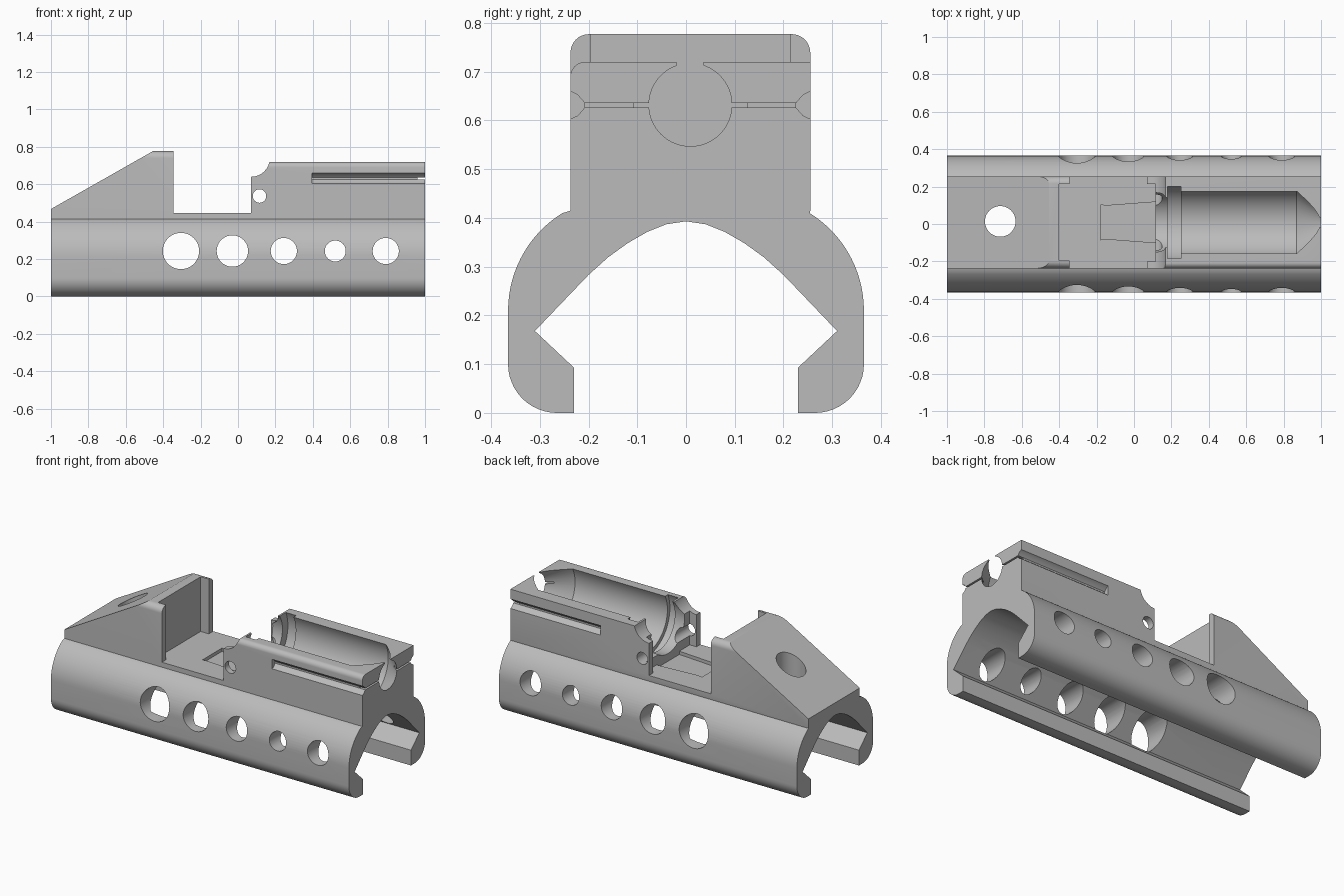
import bpy, bmesh
from math import sin, cos, pi, radians

cube = bpy.data.objects.get("Cube")
if cube:
    bpy.data.objects.remove(cube)

grey = bpy.data.materials.new("plain grey")
grey.use_nodes = True
grey.diffuse_color = (0.5, 0.5, 0.5, 1)
grey.node_tree.nodes["Principled BSDF"].inputs["Base Color"].default_value = (0.5, 0.5, 0.5, 1)


def arc(cx, cy, r, a, b, n=12):
    return [(cx + r * cos(radians(a + (b - a) * i / n)),
             cy + r * sin(radians(a + (b - a) * i / n))) for i in range(n + 1)]


def finish(name, bm):
    bmesh.ops.recalc_face_normals(bm, faces=bm.faces)
    mesh = bpy.data.meshes.new(name)
    bm.to_mesh(mesh)
    bm.free()
    mesh.materials.append(grey)
    obj = bpy.data.objects.new(name, mesh)
    bpy.context.collection.objects.link(obj)
    return obj


def prism(name, pts, axis, lo, hi):
    """Extrude a 2D outline along one axis."""
    place = {"x": lambda p, d: (d, p[0], p[1]),
             "y": lambda p, d: (p[0], d, p[1]),
             "z": lambda p, d: (p[0], p[1], d)}[axis]
    bm = bmesh.new()
    a = [bm.verts.new(place(p, lo)) for p in pts]
    b = [bm.verts.new(place(p, hi)) for p in pts]
    bm.faces.new(a)
    bm.faces.new(b)
    for i in range(len(pts)):
        j = (i + 1) % len(pts)
        bm.faces.new((a[i], a[j], b[j], b[i]))
    return finish(name, bm)


def box(name, x0, x1, y0, y1, z0, z1):
    return prism(name, [(x0, y0), (x1, y0), (x1, y1), (x0, y1)], "z", z0, z1)


def lathe_x(name, profile, cy, cz, n=64):
    """Revolve (x, radius) points about a line along x."""
    bm = bmesh.new()
    rings = [[bm.verts.new((x, cy + r * cos(2 * pi * i / n), cz + r * sin(2 * pi * i / n)))
              for i in range(n)] for x, r in profile]
    bm.faces.new(rings[0])
    bm.faces.new(rings[-1])
    for p, q in zip(rings, rings[1:]):
        for i in range(n):
            j = (i + 1) % n
            bm.faces.new((p[i], p[j], q[j], q[i]))
    return finish(name, bm)


# Cross-section: clamp legs, rounded shoulders and upper block
Y0, Y1, TOP, MID = -0.237, 0.255, 0.777, 0.009
right_leg = [(-0.23, 0)] + arc(-0.265, 0.1, 0.1, 270, 180) + arc(-0.13, 0.21, 0.235, 180, 118, 16)
left_leg = [(-y, z) for y, z in reversed(right_leg)]
left_leg[0] = (Y1, 0.415)
right_leg[-1] = (Y0, 0.415)
r = 0.038
top = arc(Y0 + r, TOP - r, r, 180, 90, 8) + arc(Y1 - r, TOP - r, r, 90, 0, 8)
half = [(0.23, 0.093), (0.31, 0.168), (0.2, 0.283)]
crown = [(0.16, 0.319), (0.12, 0.348), (0.08, 0.371), (0.04, 0.387)]
inner = half + crown + [(0, 0.393)] + [(-y, z) for y, z in reversed(half + crown)]
body = prism("clamp_body", right_leg + top + left_leg + inner, "x", -1, 1)

cutters = []
add = cutters.append

# Sloped tail, open middle and lower front block
add(prism("slope_cut", [(-1.1, 0.411), (-0.455, 0.777), (-0.455, 0.9), (-1.1, 0.9)], "y", -0.5, 0.5))
add(prism("upper_cut", [(-0.345, 0.445), (0.07, 0.445)] + arc(0.07, 0.74, 0.1, -90, -12)
          + [(0.175, 0.72), (1.1, 0.72), (1.1, 0.9), (-0.345, 0.9)], "y", -0.5, 0.5))
add(prism("edge_round_cut", [(-0.3, 0.69)] + arc(-0.207, 0.69, 0.03, 180, 90, 8)
          + [(-0.207, 0.75), (-0.3, 0.75)], "x", 0, 1.1))

# Tail pocket, breech slot and sloping floor recess
add(box("pocket_cut", -0.4, -0.3, -0.195, 0.213, 0.445, 0.9))
add(box("breech_cut", 0.0, 0.115, -0.2, 0.215, 0.445, 0.9))
add(prism("floor_recess_cut", [(-0.18, -0.085), (-0.15, -0.1 + 0.02), (0.115, -0.1), (0.115, 0.118),
                               (-0.15, 0.098), (-0.18, 0.103)], "z", 0.425, 0.5))

# Stepped bore that narrows to the open nose
add(lathe_x("bore_cut", [(0.1, 0.16), (0.18, 0.16), (0.18, 0.212), (0.25, 0.212), (0.25, 0.188),
                         (0.87, 0.188), (1.0, 0.085), (1.1, 0.085)], MID, 0.632))
add(box("nose_gap_cut", 0.95, 1.1, -0.02, 0.036, 0.69, 0.8))
add(box("nose_slit_cut", 0.96, 1.1, -0.225, 0.243, 0.626, 0.636))

# Side grooves, mirrored about the block centre
groove = [(0.3, 0.66), (0.246, 0.66), (0.231, 0.652), (0.217, 0.636),
          (0.217, 0.626), (0.231, 0.61), (0.246, 0.603), (0.3, 0.603)]
for side in (-1, 1):
    add(prism("groove_cut", [(MID + side * y, z) for y, z in groove], "x", 0.395, 1.1))

# Round holes through the sides, the breech and the tail
for x, z, rad in ((-0.305, 0.243, 0.097), (-0.03, 0.243, 0.084), (0.245, 0.243, 0.07),
                  (0.52, 0.243, 0.056), (0.79, 0.243, 0.07), (0.115, 0.537, 0.036)):
    add(prism("side_hole_cut", arc(x, z, rad, 0, 352.5, 47), "y", -0.5, 0.5))
add(prism("tail_hole_cut", arc(-0.715, 0.014, 0.082, 0, 352.5, 47), "z", 0.2, 0.9))

# Apply every cut
bpy.context.view_layer.objects.active = body
for cutter in cutters:
    cutter.hide_render = True
    mod = body.modifiers.new("cut", "BOOLEAN")
    mod.operation = "DIFFERENCE"
    mod.solver = "EXACT"
    mod.object = cutter
    bpy.ops.object.modifier_apply(modifier=mod.name)
    bpy.data.objects.remove(cutter)

bpy.ops.object.select_all(action="DESELECT")
body.select_set(True)
bpy.ops.object.shade_smooth_by_angle(angle=radians(25))
